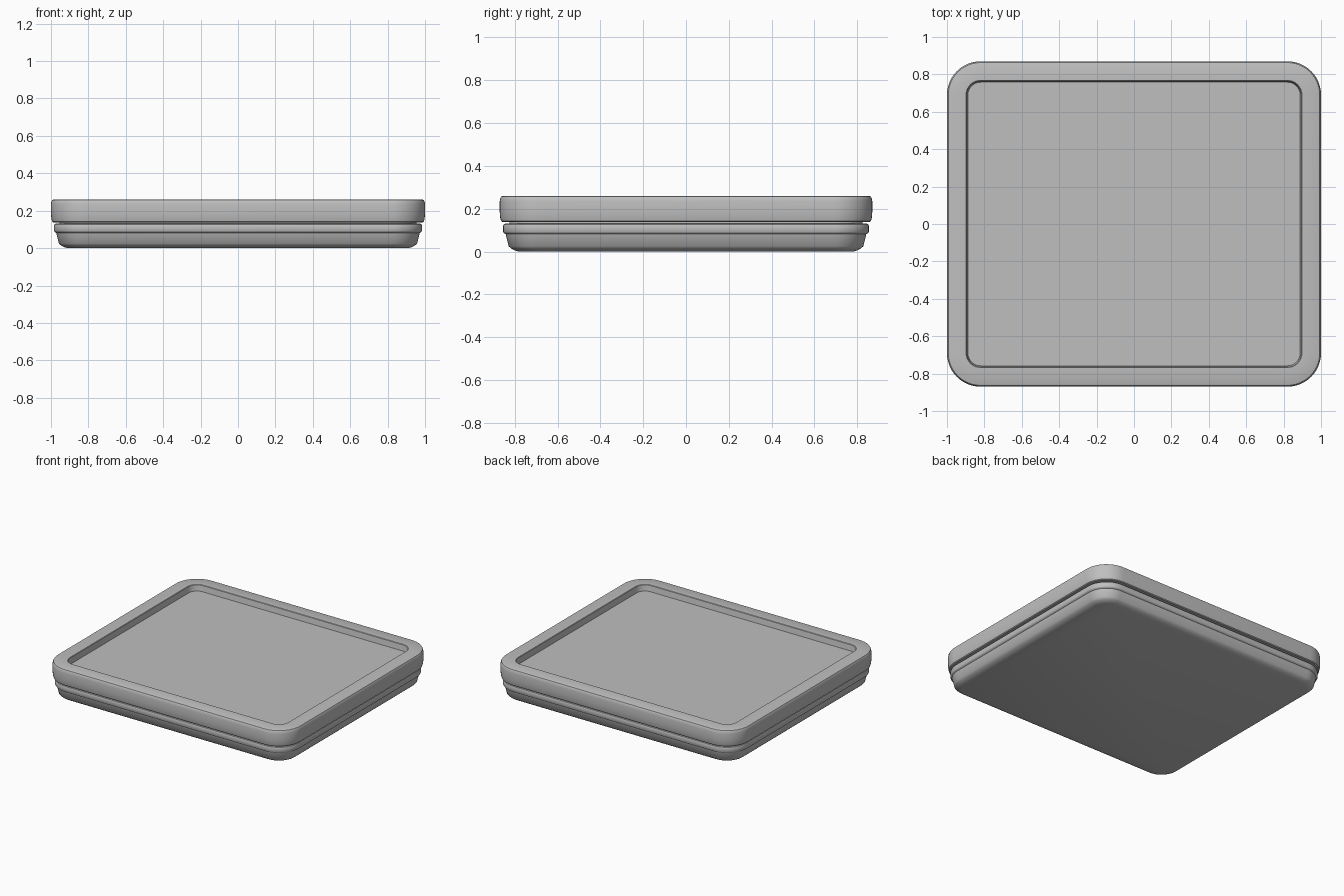
import bpy, bmesh, math

cube = bpy.data.objects.get("Cube")
if cube:
    bpy.data.objects.remove(cube)

HALF_X, HALF_Y, RADIUS, STEPS = 1.0, 0.87, 0.18, 12

grey = bpy.data.materials.new("plain grey")
grey.use_nodes = True
colour = (0.52, 0.52, 0.52, 1)
grey.diffuse_color = colour
grey.node_tree.nodes["Principled BSDF"].inputs["Base Color"].default_value = colour


def rounded_loop(bm, inset, z):
    """Rounded rectangle, offset inwards from the widest outline."""
    r = RADIUS - inset
    cx, cy = HALF_X - RADIUS, HALF_Y - RADIUS
    verts = []
    for corner, (sx, sy) in enumerate([(1, 1), (-1, 1), (-1, -1), (1, -1)]):
        for i in range(STEPS + 1):
            a = (corner + i / STEPS) * math.pi / 2
            verts.append(bm.verts.new((sx * cx + r * math.cos(a), sy * cy + r * math.sin(a), z)))
    return verts


def stacked_shell(name, profile):
    """Loft rounded rectangles through (inset, z) pairs and cap both ends."""
    bm = bmesh.new()
    loops = [rounded_loop(bm, inset, z) for inset, z in profile]
    for low, high in zip(loops, loops[1:]):
        for i in range(len(low)):
            j = (i + 1) % len(low)
            bm.faces.new((low[i], low[j], high[j], high[i]))
    bm.faces.new(loops[0][::-1])
    bm.faces.new(loops[-1])
    mesh = bpy.data.meshes.new(name)
    bm.to_mesh(mesh)
    bm.free()
    mesh.materials.append(grey)
    obj = bpy.data.objects.new(name, mesh)
    bpy.context.collection.objects.link(obj)
    bpy.ops.object.select_all(action="DESELECT")
    obj.select_set(True)
    bpy.context.view_layer.objects.active = obj
    bpy.ops.object.shade_smooth_by_angle(angle=math.radians(35))
    return obj


# Tapered base with a raised band and a neck that enters the upper tray
stacked_shell("base", [
    (0.09, 0.0), (0.072, 0.005), (0.055, 0.013), (0.042, 0.025),
    (0.028, 0.082), (0.02, 0.086), (0.016, 0.093), (0.016, 0.12),
    (0.019, 0.127), (0.026, 0.131), (0.045, 0.131), (0.045, 0.15)])

# Upper tray with rounded edges and a shallow recess
stacked_shell("upper_tray", [
    (0.045, 0.138), (0.012, 0.138), (0.006, 0.143), (0.002, 0.16), (0.0, 0.185),
    (0.0, 0.235), (0.003, 0.25), (0.007, 0.257), (0.014, 0.26),
    (0.102, 0.26), (0.105, 0.257), (0.112, 0.215)])
